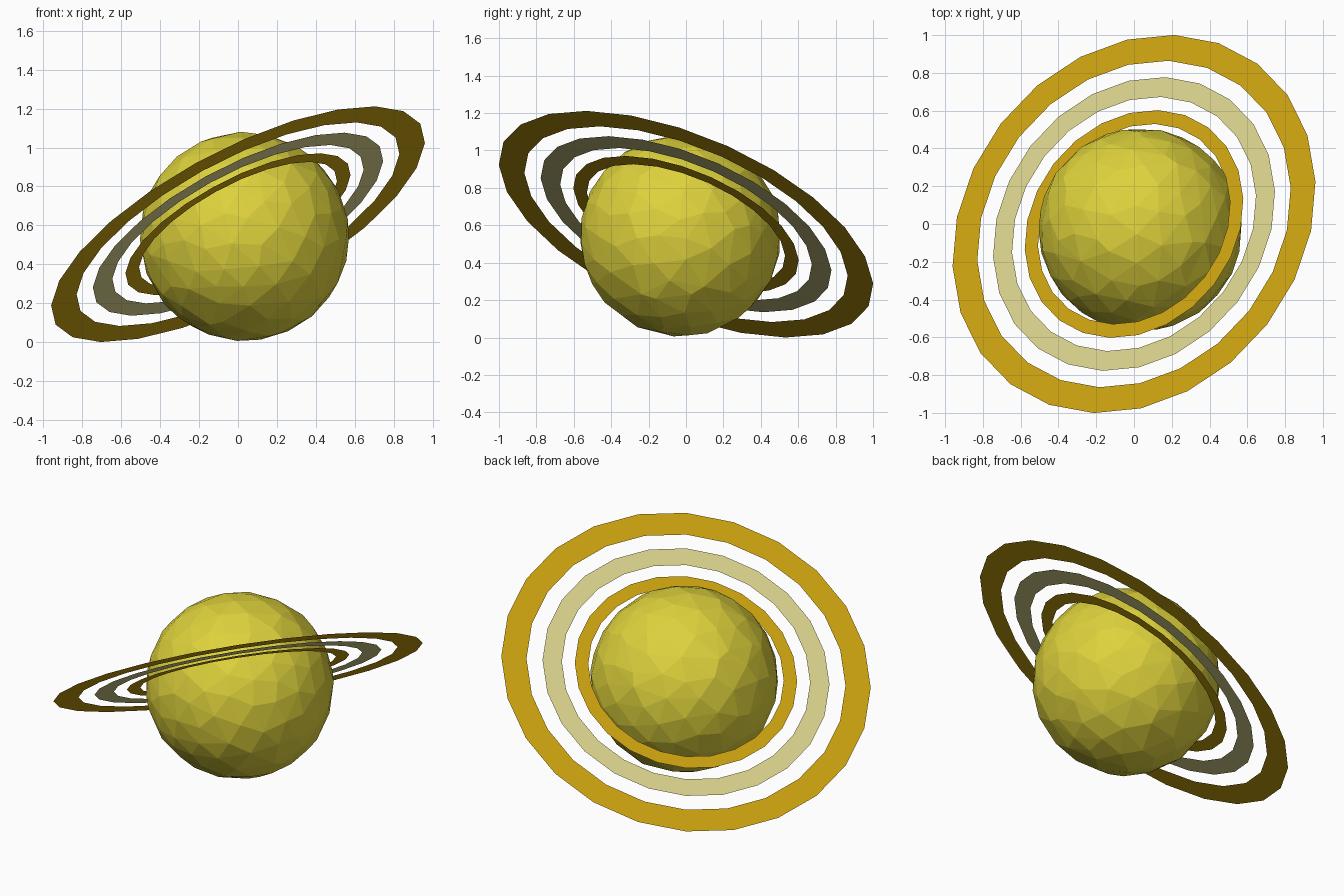
import bpy, bmesh, math
from mathutils import Vector

if "Cube" in bpy.data.objects:
    bpy.data.objects.remove(bpy.data.objects["Cube"])


def material(name, rgb):
    m = bpy.data.materials.new(name)
    m.diffuse_color = (*rgb, 1)
    m.use_nodes = True
    m.node_tree.nodes["Principled BSDF"].inputs["Base Color"].default_value = m.diffuse_color
    return m


yellow = material("planet yellow", (0.73, 0.645, 0.045))
gold = material("ring gold", (0.59, 0.355, 0.005))
cream = material("ring cream", (0.68, 0.631, 0.262))

# Faceted planet: a fine sphere reduced to irregular flat faces
bpy.ops.mesh.primitive_ico_sphere_add(subdivisions=4, radius=0.536,
                                      location=(0.033, -0.03, 0.543),
                                      rotation=(0.3, 0.2, 0.5))
planet = bpy.context.object
planet.name = "planet"
planet.data.materials.append(yellow)
dec = planet.modifiers.new("facets", 'DECIMATE')
dec.ratio = 0.28
bpy.ops.object.modifier_apply(modifier=dec.name)
bpy.ops.object.shade_flat()

# Shared tilted plane of the rings
SIDES = 24
centre = Vector((0, 0, 0.606))
normal = Vector((-0.441, 0.355, 0.825)).normalized()
u = (Vector((0, 0, 1)) - normal * normal.z).normalized()
v = normal.cross(u)


def ring(name, inner, outer, mat):
    bm = bmesh.new()
    loops = []
    for r in (inner, outer):
        loops.append([])
        for i in range(SIDES):
            a = 2 * math.pi * i / SIDES + math.radians(1.5)
            loops[-1].append(bm.verts.new(centre + r * (u * math.cos(a) + v * math.sin(a))))
    a, b = loops
    for i in range(SIDES):
        j = (i + 1) % SIDES
        bm.faces.new((a[i], b[i], b[j], a[j]))
    me = bpy.data.meshes.new(name)
    bm.to_mesh(me)
    bm.free()
    me.materials.append(mat)
    ob = bpy.data.objects.new(name, me)
    bpy.context.collection.objects.link(ob)


# Three flat concentric rings
ring("inner_ring", 0.567, 0.645, gold)
ring("middle_ring", 0.72, 0.832, cream)
ring("outer_ring", 0.925, 1.071, gold)
